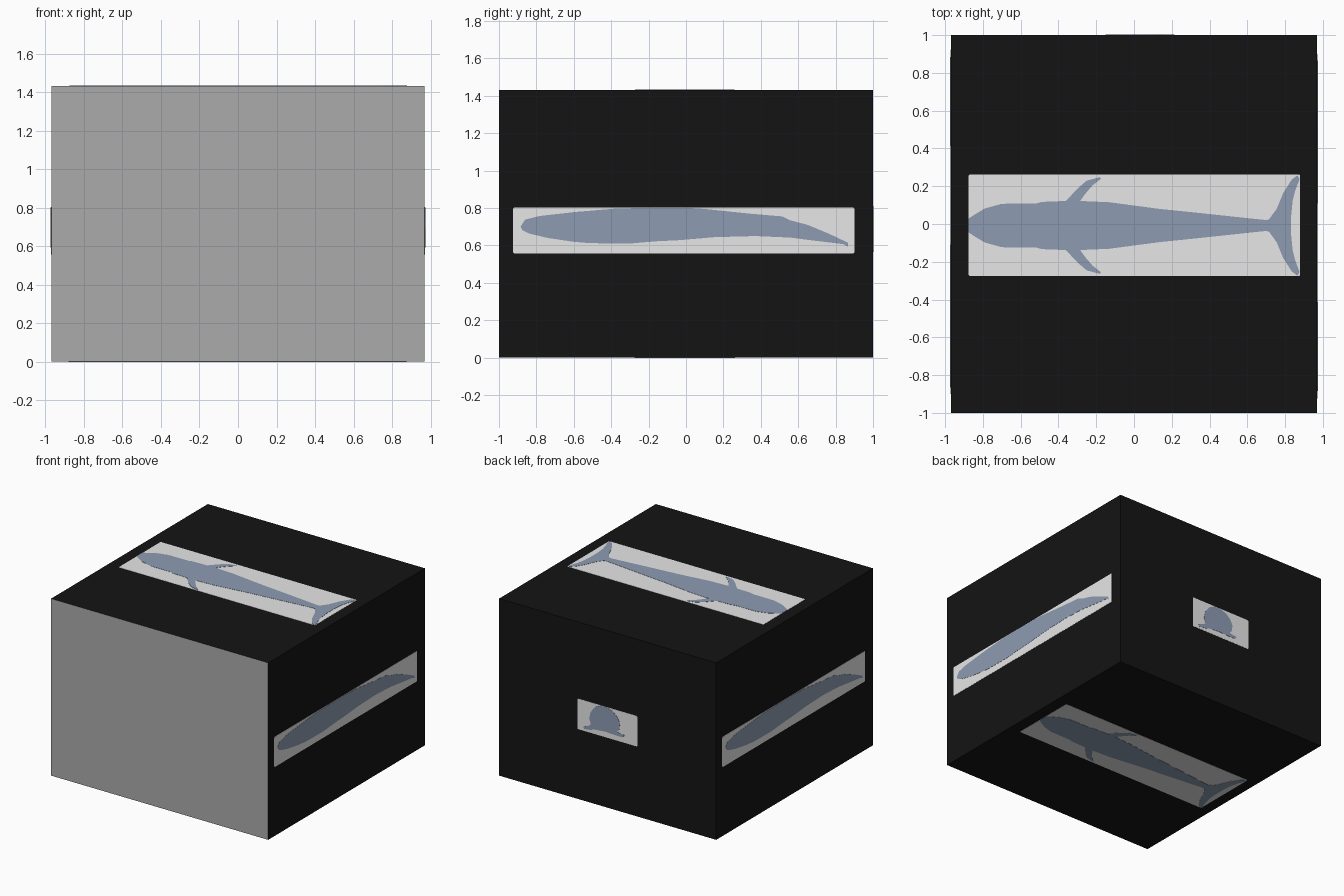
import bpy, bmesh
from mathutils import Vector

if "Cube" in bpy.data.objects:
    bpy.data.objects.remove(bpy.data.objects["Cube"])

X, Y, H = 0.97, 1.0, 1.43


def material(name, rgb):
    m = bpy.data.materials.new(name)
    m.diffuse_color = (*rgb, 1)
    m.use_nodes = True
    m.node_tree.nodes["Principled BSDF"].inputs["Base Color"].default_value = m.diffuse_color
    return m


black = material("black", (0.007, 0.007, 0.007))
white = material("white", (1.0, 1.0, 1.0))
grey = material("grey", (0.41, 0.41, 0.41))
slate = material("slate blue", (0.27, 0.335, 0.45))


def make_object(name, bm, mats):
    bmesh.ops.recalc_face_normals(bm, faces=bm.faces)
    me = bpy.data.meshes.new(name)
    bm.to_mesh(me)
    bm.free()
    ob = bpy.data.objects.new(name, me)
    bpy.context.collection.objects.link(ob)
    for m in mats:
        me.materials.append(m)
    return ob


def plate(name, outline, place, thick, mat):
    """Thin plate: outline in face coordinates, place(u, v, d) puts it on the box."""
    bm = bmesh.new()
    base = [Vector(place(u, v, -0.001)) for u, v in outline]
    shift = Vector(place(0, 0, thick)) - Vector(place(0, 0, -0.001))
    face = bm.faces.new([bm.verts.new(p) for p in base])
    ext = bmesh.ops.extrude_face_region(bm, geom=[face], use_keep_orig=True)
    moved = [g for g in ext["geom"] if isinstance(g, bmesh.types.BMVert)]
    bmesh.ops.translate(bm, verts=moved, vec=shift)
    return make_object(name, bm, [mat])


def rect(u0, u1, v0, v1, c=0.006):
    """Rectangle with tiny clipped corners."""
    return [(u0 + c, v0), (u1 - c, v0), (u1, v0 + c), (u1, v1 - c),
            (u1 - c, v1), (u0 + c, v1), (u0, v1 - c), (u0, v0 + c)]


# Box: black all round, grey front
bm = bmesh.new()
bmesh.ops.create_cube(bm, size=1)
for v in bm.verts:
    v.co = (v.co.x * 2 * X, v.co.y * 2 * Y, (v.co.z + 0.5) * H)
bm.normal_update()
for f in bm.faces:
    f.material_index = 1 if f.normal.y < -0.5 else 0
make_object("box", bm, [black, grey])

# Whale seen from above: half outline, mirrored across its centre line
half = [(-.875, .037), (-.84, .06), (-.79, .09), (-.70, .115), (-.515, .117),
        (-.49, .125), (-.36, .13), (-.30, .195), (-.25, .238), (-.18, .256),
        (-.175, .247), (-.22, .212), (-.26, .165), (-.285, .13), (-.13, .123),
        (.135, .088), (.35, .066), (.62, .037), (.70, .029), (.715, .033),
        (.755, .088), (.79, .172), (.835, .243), (.865, .266), (.877, .246),
        (.852, .18), (.84, .13), (.832, .05)]
mid = -0.008
whale_top = ([(x, mid + w) for x, w in half]
             + [(x, mid - w) for x, w in reversed(half)])

# Whale seen from the side
whale_side = [(-.885, .70), (-.86, .738), (-.785, .757), (-.60, .778), (-.39, .796),
              (-.25, .80), (.02, .80), (.10, .795), (.34, .77), (.515, .755),
              (.555, .735), (.65, .71), (.77, .66), (.865, .615), (.866, .593),
              (.84, .607), (.69, .625), (.555, .642), (.37, .65), (.15, .644),
              (-.035, .628), (-.16, .622), (-.30, .61), (-.515, .612),
              (-.607, .62), (-.74, .64), (-.837, .663), (-.875, .682)]

# Whale seen head on, with the flippers at the bottom
whale_end = [(.215, .60), (.17, .617), (.148, .635), (.163, .68), (.15, .735),
             (.11, .785), (.06, .81), (.01, .81), (-.05, .79), (-.09, .755),
             (-.112, .71), (-.105, .66), (-.085, .64), (-.11, .632),
             (-.15, .627), (-.14, .607), (-.09, .605), (.02, .61),
             (.11, .602), (.16, .588), (.21, .582)]

rect_top = rect(-.875, .88, -.275, .262)
rect_side = rect(-.925, .90, .557, .802)
rect_end = rect(-.266, .27, .565, .812)

# Each picture is a white panel with a whale plate on a box face
sides = {
    "top": (rect_top, whale_top, lambda u, v, d: (u, v, H + d)),
    "bottom": (rect_top, whale_top, lambda u, v, d: (-u, v, -d)),
    "right": (rect_side, whale_side, lambda u, v, d: (X + d, u, v)),
    "left": (rect_side, whale_side, lambda u, v, d: (-X - d, -u, v)),
    "back": (rect_end, whale_end, lambda u, v, d: (u, Y + d, v)),
}
for side, (panel, whale, place) in sides.items():
    plate(side + "_panel", panel, place, 0.0015, white)
    plate(side + "_whale", whale, place, 0.003, slate)
